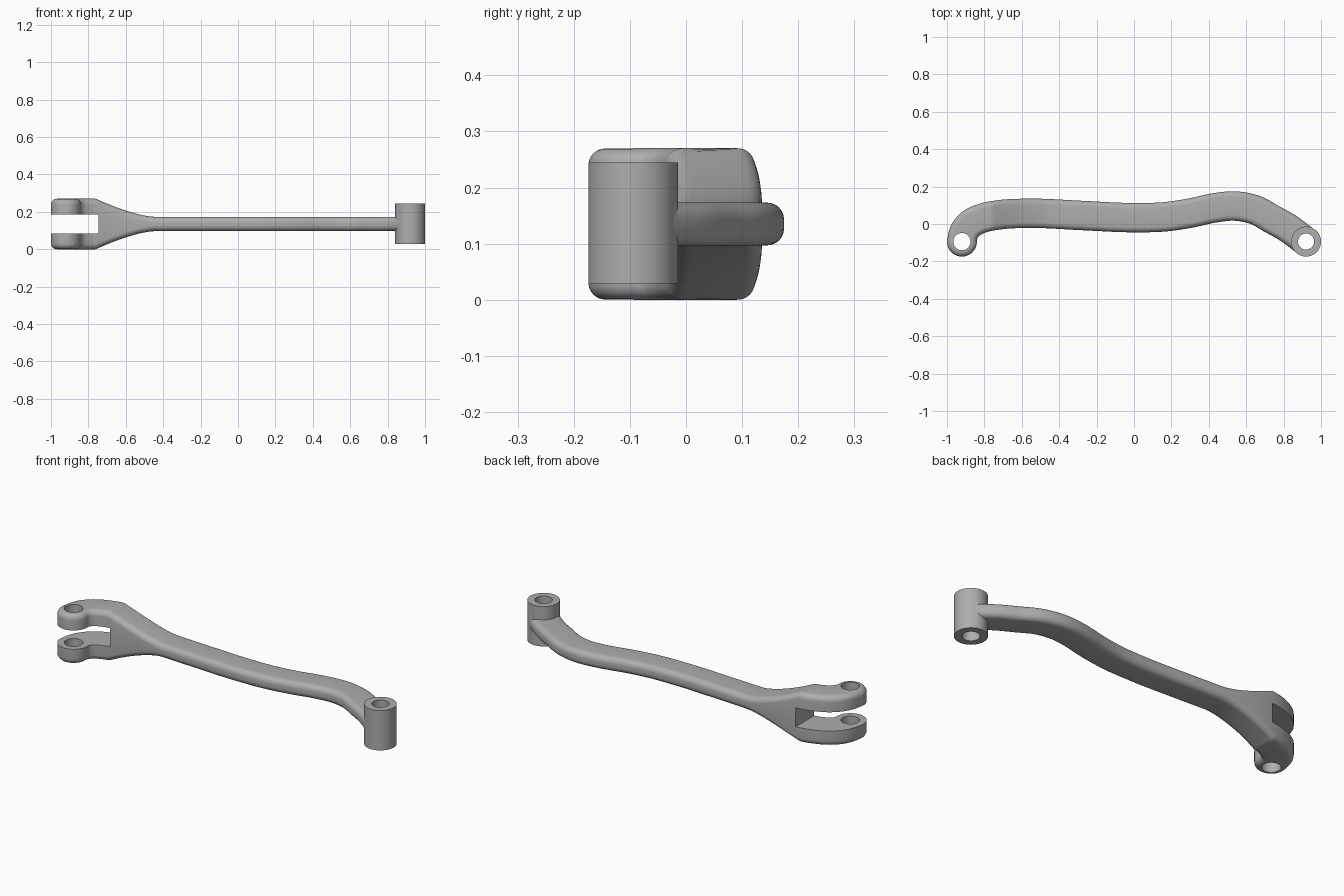
import bpy, bmesh, math
from mathutils import Vector

cube = bpy.data.objects.get("Cube")
if cube:
    bpy.data.objects.remove(cube, do_unlink=True)

MID = 0.135            # mid height of the whole link
EYE = Vector((-0.92, -0.094))
BOSS = Vector((0.92, -0.094))
FILLET = 0.03

steel = bpy.data.materials.new("grey_steel")
steel.use_nodes = True
grey = (0.42, 0.42, 0.42, 1)
steel.diffuse_color = grey
steel.node_tree.nodes["Principled BSDF"].inputs["Base Color"].default_value = grey


def make_object(name, bm):
    bmesh.ops.recalc_face_normals(bm, faces=bm.faces)
    mesh = bpy.data.meshes.new(name)
    bm.to_mesh(mesh)
    bm.free()
    ob = bpy.data.objects.new(name, mesh)
    bpy.context.collection.objects.link(ob)
    mesh.materials.append(steel)
    return ob


def cylinder(name, centre, radius, z0, z1, fillet=0.0):
    bm = bmesh.new()
    bmesh.ops.create_cone(bm, cap_ends=True, segments=64, radius1=radius,
                          radius2=radius, depth=z1 - z0)
    if fillet:
        rims = [e for e in bm.edges if abs(e.verts[0].co.z - e.verts[1].co.z) < 1e-5]
        bmesh.ops.bevel(bm, geom=rims, offset=fillet, segments=6,
                        profile=0.5, affect='EDGES')
    bmesh.ops.translate(bm, verts=bm.verts, vec=(centre.x, centre.y, (z0 + z1) / 2))
    return make_object(name, bm)


def combine(target, tool, operation):
    mod = target.modifiers.new(operation.lower(), 'BOOLEAN')
    mod.operation = operation
    mod.solver = 'EXACT'
    mod.object = tool
    bpy.context.view_layer.objects.active = target
    bpy.ops.object.modifier_apply(modifier=mod.name)
    bpy.data.objects.remove(tool, do_unlink=True)


def smooth_path(points, steps=8):
    pts = [points[0] - Vector((0, 0.05))] + points + [2 * points[-1] - points[-2]]
    path = []
    for a, b, c, d in zip(pts, pts[1:], pts[2:], pts[3:]):
        # centripetal-style tangents keep uneven spacing smooth
        ab, bc, cd = (b - a).length, (c - b).length, (d - c).length
        m1 = bc * ((c - b) / bc * ab + (b - a) / ab * bc) / (ab + bc)
        m2 = bc * ((d - c) / cd * bc + (c - b) / bc * cd) / (bc + cd)
        for i in range(steps):
            t = i / steps
            path.append(b * (2 * t**3 - 3 * t**2 + 1) + m1 * (t**3 - 2 * t**2 + t)
                        + c * (3 * t**2 - 2 * t**3) + m2 * (t**3 - t**2))
    return path + [points[-1]]


def half_height(x):
    # slim bar flaring into the tall fork
    t = min(max((-0.45 - x) / 0.31, 0), 1)
    return 0.038 + 0.097 * t ** 1.45


# curved arm: rounded section swept along the centre line
line = [EYE] + [Vector(p) for p in (
    (-0.908, -0.042), (-0.876, -0.002), (-0.805, 0.033), (-0.72, 0.049),
    (-0.535, 0.057), (-0.29, 0.046), (0, 0.034), (0.16, 0.038), (0.3, 0.058),
    (0.43, 0.086), (0.54, 0.096), (0.65, 0.074), (0.74, 0.025), (0.82, -0.02))] + [BOSS]
path = smooth_path(line)
HALF_WIDTH = 0.0785
bm = bmesh.new()
rings = []
for i, p in enumerate(path):
    tangent = (path[min(i + 1, len(path) - 1)] - path[max(i - 1, 0)]).normalized()
    if i == 0:
        tangent = Vector((0, 1))
    normal = Vector((-tangent.y, tangent.x))
    ring = []
    for corner in range(4):
        sx = 1 if corner in (0, 3) else -1
        sz = 1 if corner < 2 else -1
        for k in range(7):
            a = math.radians(90 * corner + 15 * k)
            flat = p + normal * (sx * (HALF_WIDTH - FILLET) + FILLET * math.cos(a))
            z = MID + sz * (half_height(flat.x) - FILLET) + FILLET * math.sin(a)
            ring.append(bm.verts.new((flat.x, flat.y, z)))
    rings.append(ring)
for r0, r1 in zip(rings, rings[1:]):
    for j in range(len(r0)):
        k = (j + 1) % len(r0)
        bm.faces.new((r0[j], r0[k], r1[k], r1[j]))
bm.faces.new(rings[0])
bm.faces.new(rings[-1])
arm = make_object("link_arm", bm)

# rounded fork eye and plain end boss
combine(arm, cylinder("fork_eye", EYE, 0.08, 0.0004, 2 * MID - 0.0004, FILLET), 'UNION')
combine(arm, cylinder("end_boss", BOSS, 0.08, 0.029, 0.245), 'UNION')

# slot between the fork prongs
bm = bmesh.new()
bmesh.ops.create_cube(bm, size=1)
bmesh.ops.scale(bm, verts=bm.verts, vec=(0.4, 0.8, 0.102))
bmesh.ops.translate(bm, verts=bm.verts, vec=(-0.945, 0, MID + 0.001))
combine(arm, make_object("fork_slot", bm), 'DIFFERENCE')

# pin holes
for name, centre, radius in (("fork_hole", EYE, 0.046), ("boss_hole", BOSS, 0.043)):
    combine(arm, cylinder(name, centre, radius, -0.1, 0.4), 'DIFFERENCE')

bpy.ops.object.select_all(action='DESELECT')
arm.select_set(True)
bpy.context.view_layer.objects.active = arm
bpy.ops.object.shade_smooth_by_angle(angle=math.radians(30))
